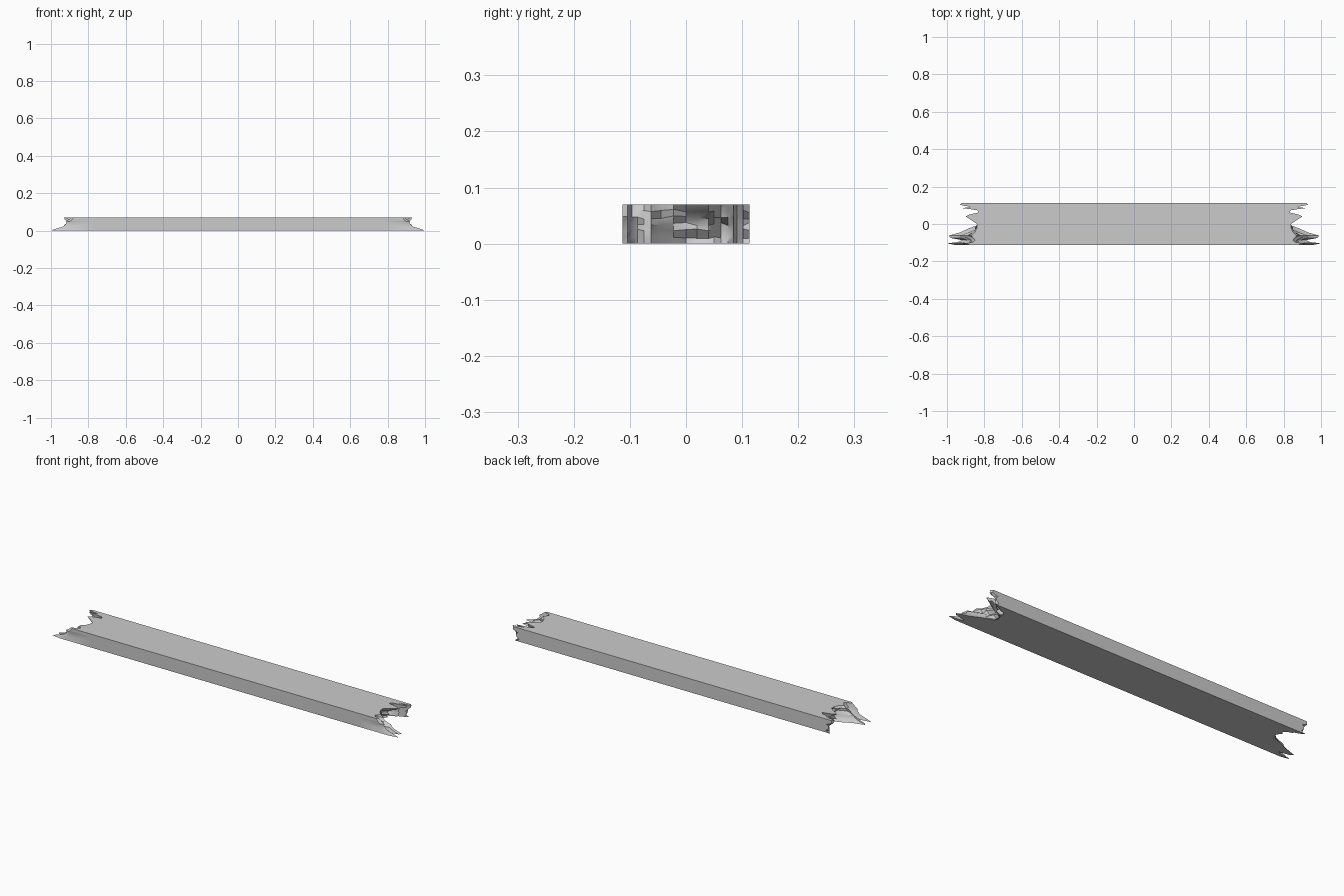
import bpy, bmesh, random
from math import sin, pi

if "Cube" in bpy.data.objects:
    bpy.data.objects.remove(bpy.data.objects["Cube"])

random.seed(4)
HEIGHT, ROWS = 0.07, 6

# Splintered end: (y, x at top face, x at bottom face)
PROFILE = [
    (-.113, .88, .95), (-.104, .89, 1.0), (-.096, .86, .94), (-.086, .85, .92),
    (-.075, .86, .98), (-.062, .87, .99), (-.045, .85, .93), (-.022, .84, .88),
    (.0, .84, .82), (.020, .87, .81), (.040, .90, .82), (.050, .88, .83),
    (.062, .83, .82), (.075, .84, .83), (.085, .92, .86), (.091, .87, .86),
    (.102, .93, .89), (.113, .92, .91)]
COLS = len(PROFILE)


def ring_keys():
    """Perimeter of the cross-section as (column, row) pairs."""
    return ([(c, 0) for c in range(COLS)] +
            [(COLS - 1, r) for r in range(1, ROWS)] +
            [(c, ROWS) for c in range(COLS - 1, -1, -1)][0:] +
            [(0, r) for r in range(ROWS - 1, 0, -1)])


bm = bmesh.new()
keys = ring_keys()

# Ragged end surface
end = {}
for c, (y, top, bottom) in enumerate(PROFILE):
    for r in range(ROWS + 1):
        t = r / ROWS
        x = bottom + (top - bottom) * t
        inside = 0 < r < ROWS
        if inside:
            x += random.uniform(-.02, .012) - .015 * sin(pi * t)
        z = HEIGHT * t + (random.uniform(-.003, .003) if inside else 0)
        end[c, r] = bm.verts.new((min(x, 1), y, z))
for c in range(COLS - 1):
    for r in range(ROWS):
        bm.faces.new((end[c, r], end[c + 1, r], end[c + 1, r + 1], end[c, r + 1]))

# Straight plank body from the middle out to the break
rings = []
for x in (0, .45, .77):
    rings.append([bm.verts.new((x, PROFILE[c][0], HEIGHT * r / ROWS)) for c, r in keys])
rings.append([end[k] for k in keys])
n = len(keys)
for a, b in zip(rings, rings[1:]):
    for i in range(n):
        j = (i + 1) % n
        bm.faces.new((a[i], a[j], b[j], b[i]))
bmesh.ops.recalc_face_normals(bm, faces=bm.faces)

mesh = bpy.data.meshes.new("broken_plank")
bm.to_mesh(mesh)
bm.free()
plank = bpy.data.objects.new("broken_plank", mesh)
bpy.context.collection.objects.link(plank)

# Both ends break alike
mirror = plank.modifiers.new("Mirror", 'MIRROR')
mirror.use_clip = True

bpy.context.view_layer.objects.active = plank
plank.select_set(True)
bpy.ops.object.modifier_apply(modifier="Mirror")

# Make sure normals point outward
bm = bmesh.new()
bm.from_mesh(mesh)
bmesh.ops.recalc_face_normals(bm, faces=bm.faces)
bm.to_mesh(mesh)
bm.free()
bpy.ops.object.shade_smooth_by_angle(angle=.7)
